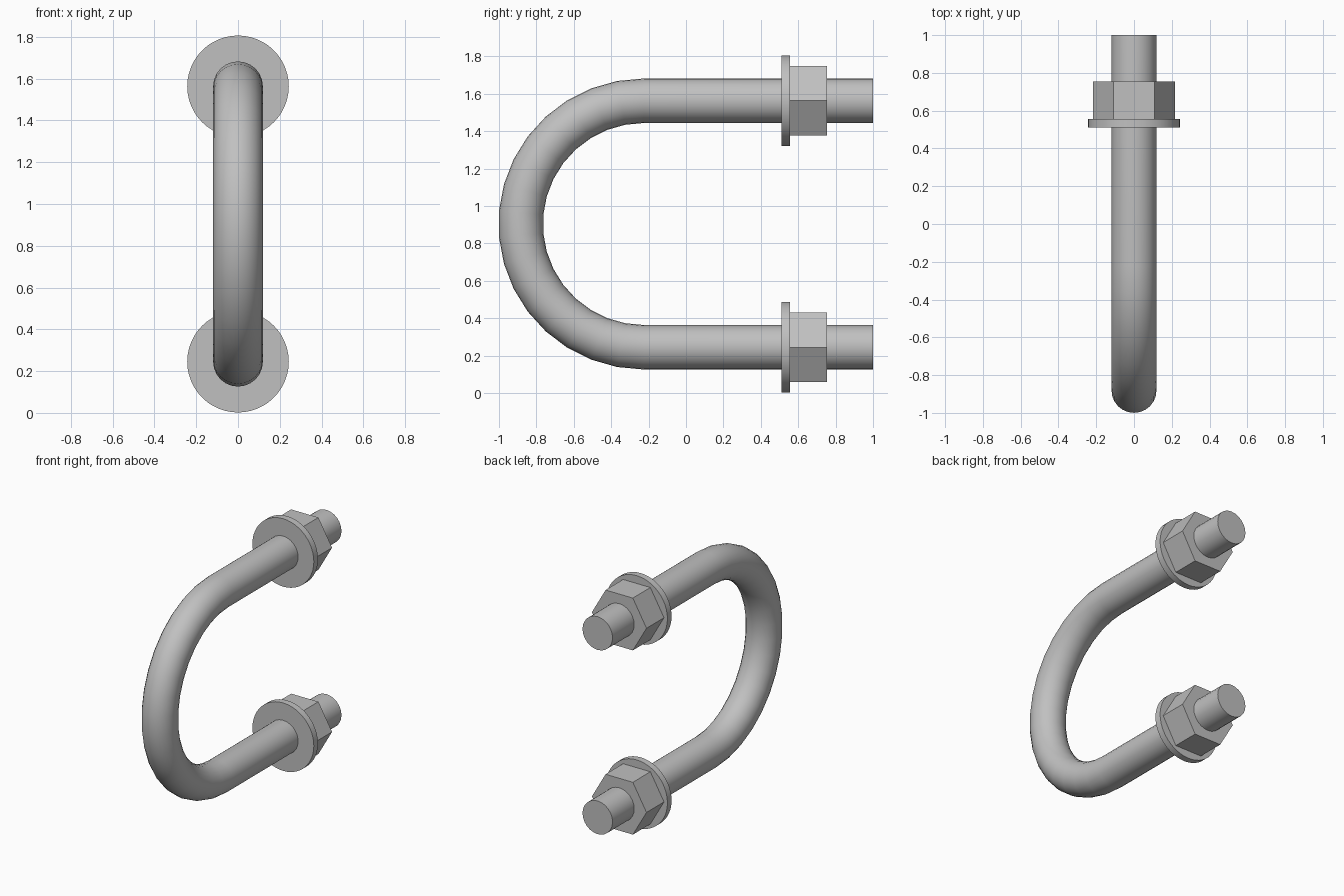
import bpy, bmesh, math
from mathutils import Vector

cube = bpy.data.objects.get("Cube")
if cube:
    bpy.data.objects.remove(cube)

# Main dimensions
ROD_R = 0.119
BEND_R = 0.659
BEND_Y = -0.225
MID_Z = 0.904
BEND_STEPS = 17
X = Vector((1, 0, 0))
Z = Vector((0, 0, 1))

# Plain steel
steel = bpy.data.materials.new("steel_grey")
steel.use_nodes = True
colour = (0.53, 0.53, 0.53, 1)
steel.diffuse_color = colour
steel.node_tree.nodes["Principled BSDF"].inputs["Base Color"].default_value = colour


def ring(centre, up, radius, sides):
    """Circle of points in the plane of the x axis and the up direction."""
    angles = [math.tau * i / sides for i in range(sides)]
    return [centre + radius * (X * math.cos(a) + up * math.sin(a)) for a in angles]


def loft(name, rings, smooth=True):
    """Capped skin through a list of equal rings."""
    bm = bmesh.new()
    loops = [[bm.verts.new(p) for p in r] for r in rings]
    n = len(loops[0])
    for a, b in zip(loops, loops[1:]):
        for i in range(n):
            j = (i + 1) % n
            bm.faces.new((a[i], a[j], b[j], b[i]))
    bm.faces.new(loops[0])
    bm.faces.new(loops[-1])
    bmesh.ops.recalc_face_normals(bm, faces=bm.faces)
    mesh = bpy.data.meshes.new(name)
    bm.to_mesh(mesh)
    bm.free()
    mesh.materials.append(steel)
    obj = bpy.data.objects.new(name, mesh)
    bpy.context.collection.objects.link(obj)
    if smooth:
        bpy.ops.object.select_all(action="DESELECT")
        obj.select_set(True)
        bpy.context.view_layer.objects.active = obj
        bpy.ops.object.shade_smooth_by_angle(angle=math.radians(35))
    return obj


def disc(name, z, y_front, y_back, radius, sides, smooth=True):
    """Prism lying along y."""
    loft(name, [ring(Vector((0, y, z)), Z, radius, sides) for y in (y_front, y_back)], smooth)


# Bent rod: lower leg, half-circle bend, upper leg
bend = []
for k in range(BEND_STEPS + 1):
    t = math.pi * (k / BEND_STEPS - 0.5)
    out = Vector((0, -math.cos(t), math.sin(t)))
    bend.append(ring(Vector((0, BEND_Y, MID_Z)) + out * BEND_R, out, ROD_R, 24))
leg = Vector((0, 1 - BEND_Y, 0))
ends = [[p + leg for p in r] for r in (bend[0], bend[-1])]
loft("bent_rod", [ends[0]] + bend + [ends[1]])

# Washer and hexagonal nut on each leg
for side, sign in (("lower", -1), ("upper", 1)):
    z = MID_Z + sign * BEND_R
    disc(side + "_washer", z, 0.51, 0.557, 0.243, 48)
    disc(side + "_nut", z, 0.557, 0.755, 0.216, 6, smooth=False)
